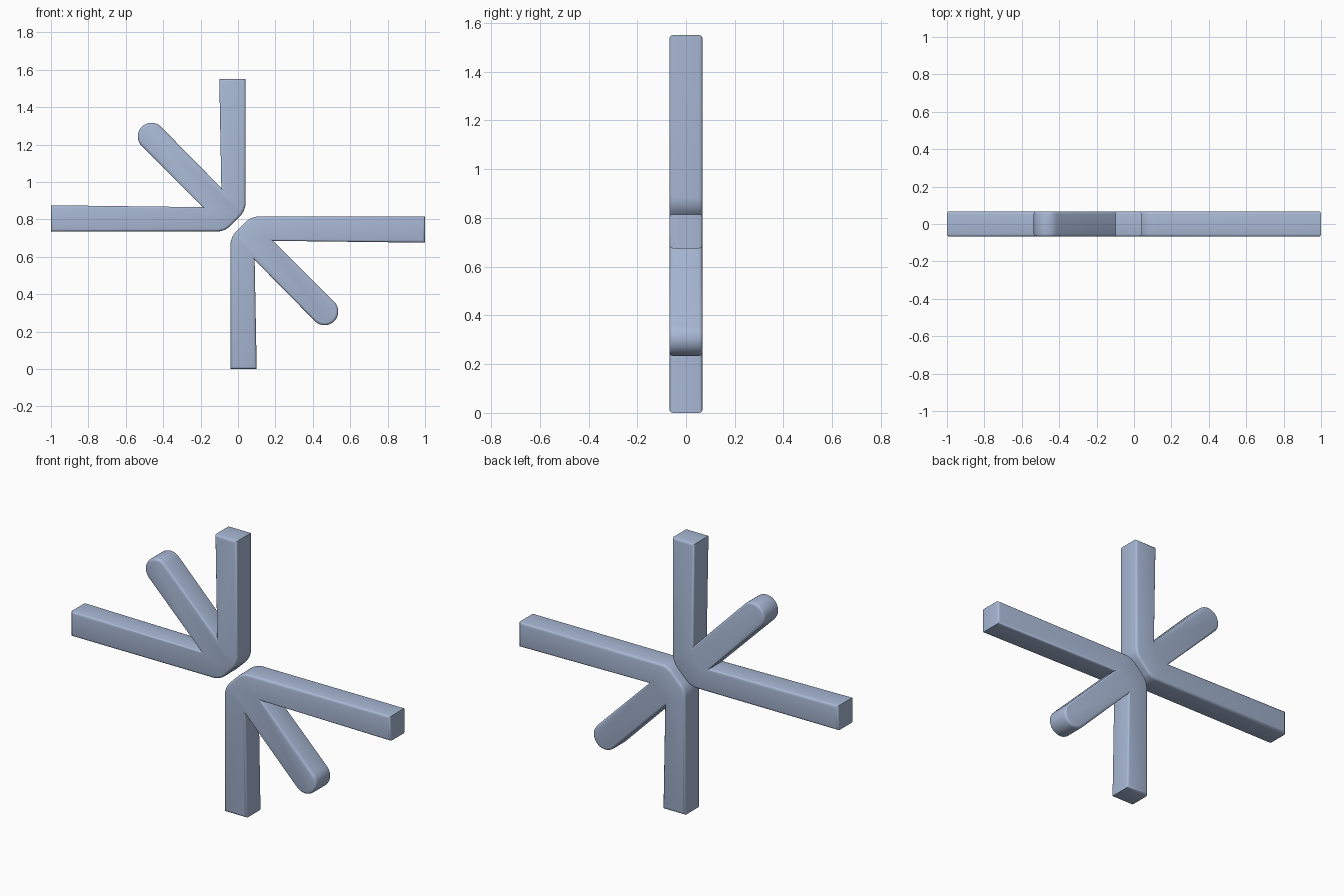
import bpy, bmesh
from math import radians, cos, sin

cube = bpy.data.objects.get("Cube")
if cube:
    bpy.data.objects.remove(cube)

CENTRE_Z = 0.775
HALF_DEPTH = 0.068
RIM = 0.014

# Single blue-grey material
paint = bpy.data.materials.new("blue grey")
paint.use_nodes = True
colour = (0.39, 0.48, 0.66, 1)
paint.diffuse_color = colour
paint.node_tree.nodes["Principled BSDF"].inputs["Base Color"].default_value = colour


def arc(cx, cz, radius, start, end, steps):
    angles = [radians(start + (end - start) * i / steps) for i in range(steps + 1)]
    return [(cx + radius * cos(a), cz + radius * sin(a)) for a in angles]


# Outline of one three-armed half, counter-clockwise from the front
outline = [(-1, 0.735)]
outline += arc(-0.112, 0.835, 0.1, -90, -45, 6)      # lower elbow corner
outline += arc(-0.06, 0.887, 0.1, -45, 0, 6)         # upper elbow corner
outline += [(0.04, 1.55), (-0.10, 1.55), (-0.089, 0.967)]
outline += arc(-0.463, 1.243, 0.073, 45, 225, 20)    # round diagonal tip
outline += [(-0.188, 0.865), (-1, 0.875)]


def branch(name, sign):
    """Extrude the outline; sign -1 gives the half turned by 180 degrees."""
    bm = bmesh.new()
    verts = [bm.verts.new((sign * x, -HALF_DEPTH, CENTRE_Z + sign * (z - CENTRE_Z)))
             for x, z in outline]
    face = bm.faces.new(verts)
    extruded = bmesh.ops.extrude_face_region(bm, geom=[face])["geom"]
    bmesh.ops.translate(bm, vec=(0, 2 * HALF_DEPTH, 0),
                        verts=[v for v in extruded if isinstance(v, bmesh.types.BMVert)])
    bmesh.ops.recalc_face_normals(bm, faces=bm.faces)
    # Soften the front and back rims
    rims = [e for e in bm.edges if abs(e.verts[0].co.y - e.verts[1].co.y) < 0.001]
    bmesh.ops.bevel(bm, geom=rims, offset=RIM, segments=3, profile=0.5, affect='EDGES')
    bmesh.ops.recalc_face_normals(bm, faces=bm.faces)

    mesh = bpy.data.meshes.new(name)
    bm.to_mesh(mesh)
    bm.free()
    mesh.materials.append(paint)
    obj = bpy.data.objects.new(name, mesh)
    bpy.context.collection.objects.link(obj)
    bpy.ops.object.select_all(action='DESELECT')
    obj.select_set(True)
    bpy.context.view_layer.objects.active = obj
    bpy.ops.object.shade_smooth_by_angle(angle=radians(35))


branch("upper_branch", 1)
branch("lower_branch", -1)
